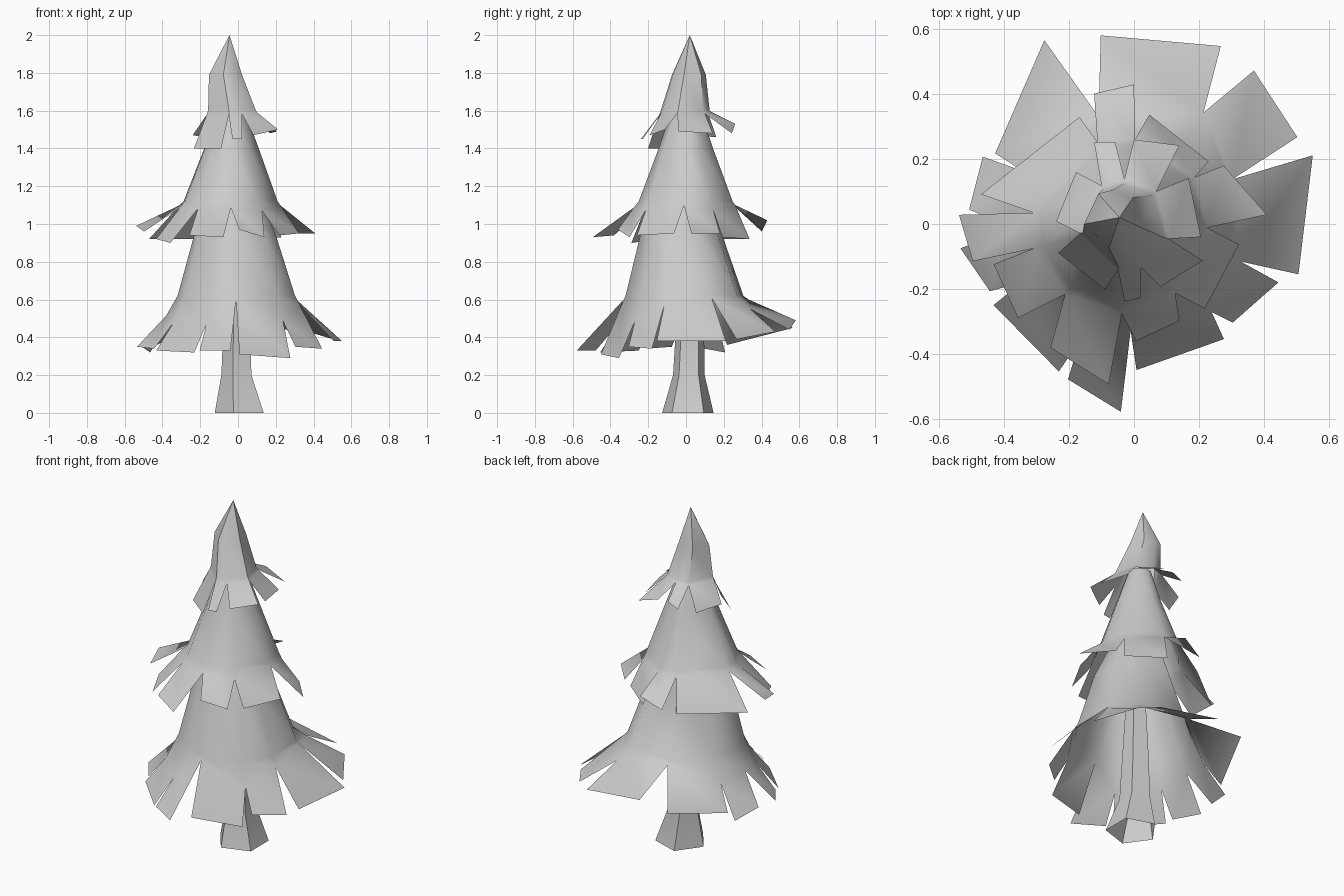
import bpy, bmesh
from math import radians, cos, sin, atan2
from mathutils import Vector

if "Cube" in bpy.data.objects:
    bpy.data.objects.remove(bpy.data.objects["Cube"], do_unlink=True)

grey = bpy.data.materials.new("plain grey")
grey.use_nodes = True
colour = (0.6, 0.6, 0.6, 1)
grey.diffuse_color = colour
grey.node_tree.nodes["Principled BSDF"].inputs["Base Color"].default_value = colour


def polar(angle, radius, z, x=0, y=0):
    return Vector((x + radius * cos(angle), y + radius * sin(angle), z))


def finish(name, bm):
    """Turn a bmesh into a named, shaded object."""
    bmesh.ops.remove_doubles(bm, verts=bm.verts, dist=0.0005)
    mesh = bpy.data.meshes.new(name)
    bm.to_mesh(mesh)
    bm.free()
    mesh.materials.append(grey)
    obj = bpy.data.objects.new(name, mesh)
    bpy.context.collection.objects.link(obj)
    bpy.ops.object.select_all(action='DESELECT')
    obj.select_set(True)
    bpy.context.view_layer.objects.active = obj
    bpy.ops.object.shade_smooth_by_angle(angle=radians(45))


def add_face(bm, points):
    unique = [p for i, p in enumerate(points) if (p - points[i - 1]).length > 0.0005]
    if len(unique) > 2:
        bm.faces.new([bm.verts.new(p) for p in unique])


def branch_tier(name, rings, flaps, bend):
    """Open skirt: closed rings above, then separate flaps split from a shared edge.
    Each ring is (radius, height, centre x, centre y).
    Each flap is (start angle, end angle, start radius, end radius,
    start height, end height, where the slit before it begins)."""
    bm = bmesh.new()
    tips = [(polar(radians(a), ra, za), polar(radians(b), rb, zb))
            for a, b, ra, rb, za, zb, slit in flaps]
    columns = []
    for i, flap in enumerate(flaps):
        joint = (tips[i - 1][1] + tips[i][0]) / 2
        angle = atan2(joint.y - rings[-1][3], joint.x - rings[-1][2])
        column = [polar(angle, *ring) for ring in rings]
        root, slit = column[-1], flap[-1]
        split = root.lerp(joint, slit)
        split.z = root.z + (joint.z - root.z) * slit * bend
        columns.append(column + [split])
    for i, (start, end) in enumerate(tips):
        left, right = columns[i], columns[(i + 1) % len(tips)]
        for k in range(len(rings)):
            add_face(bm, [left[k], left[k + 1], right[k + 1], right[k]])
        add_face(bm, [left[-1], start, end, right[-1]])
    finish(name, bm)


# Lower branches
branch_tier("lower_branches",
            [(0.14, 1.15, -0.02, -0.01), (0.22, 0.95, -0.01, -0.02), (0.32, 0.62, 0, 0)], [
    (-17, 21, 0.53, 0.59, 0.38, 0.38, 0.15),
    (28, 52, 0.57, 0.6, 0.39, 0.43, 0.05),
    (64, 100, 0.61, 0.59, 0.44, 0.49, 0.3),
    (116, 153, 0.63, 0.48, 0.45, 0.36, 0.1),
    (156, 175, 0.51, 0.51, 0.32, 0.35, 0.35),
    (188, 205, 0.54, 0.49, 0.35, 0.34, 0.3),
    (210, 243, 0.5, 0.51, 0.33, 0.32, 0.4),
    (247, 266, 0.52, 0.58, 0.33, 0.33, 0.4),
    (271, 308, 0.45, 0.45, 0.31, 0.29, 0.05),
    (315, 338, 0.43, 0.48, 0.35, 0.34, 0.35)], bend=1.3)

# Middle branches
branch_tier("middle_branches",
            [(0.07, 1.62, -0.04, 0), (0.145, 1.4, -0.035, 0), (0.25, 1.12, -0.04, 0)], [
    (4, 33, 0.41, 0.33, 0.95, 0.95, 0.1),
    (40, 82, 0.3, 0.34, 0.93, 0.92, 0.2),
    (90, 107, 0.43, 0.42, 1.02, 0.96, 0.1),
    (117, 169, 0.37, 0.48, 0.92, 0.92, 0.1),
    (177, 193, 0.54, 0.51, 0.99, 0.96, 0.1),
    (196, 219, 0.45, 0.46, 0.92, 0.9, 0.15),
    (236, 261, 0.46, 0.5, 0.94, 0.93, 0.15),
    (271, 295, 0.36, 0.33, 0.97, 0.93, 0.15),
    (310, 349, 0.34, 0.33, 0.94, 0.95, 0.2)], bend=1.3)

# Top branches, closing in a point
branch_tier("top_branches",
            [(0, 2, -0.045, 0.02), (0.09, 1.79, -0.065, 0.015), (0.13, 1.6, -0.03, -0.005)], [
    (-67, -28, 0.21, 0.24, 1.47, 1.5, 0.1),
    (-11, 40, 0.21, 0.22, 1.49, 1.48, 0.1),
    (60, 90, 0.28, 0.26, 1.48, 1.53, 0.1),
    (103, 116, 0.26, 0.28, 1.53, 1.5, 0.1),
    (138, 178, 0.24, 0.24, 1.46, 1.47, 0.1),
    (201, 246, 0.25, 0.22, 1.4, 1.4, 0.1),
    (263, 275, 0.24, 0.23, 1.45, 1.45, 0.1)], bend=1.3)

# Trunk: five-sided, open at the foot and flared
bm = bmesh.new()
profile = [(0.143, 0, 0.02, 0.01), (0.088, 0.2, 0, 0.015), (0.08, 0.4, 0, 0.02), (0.04, 1.1, -0.01, 0.01)]
sides = 5
angles = [radians(180 + 360 * i / sides) for i in range(sides)]
for i, b in enumerate(angles):
    a = angles[i - 1]
    for low, high in zip(profile, profile[1:]):
        add_face(bm, [polar(a, *low), polar(b, *low), polar(b, *high), polar(a, *high)])
finish("trunk", bm)
